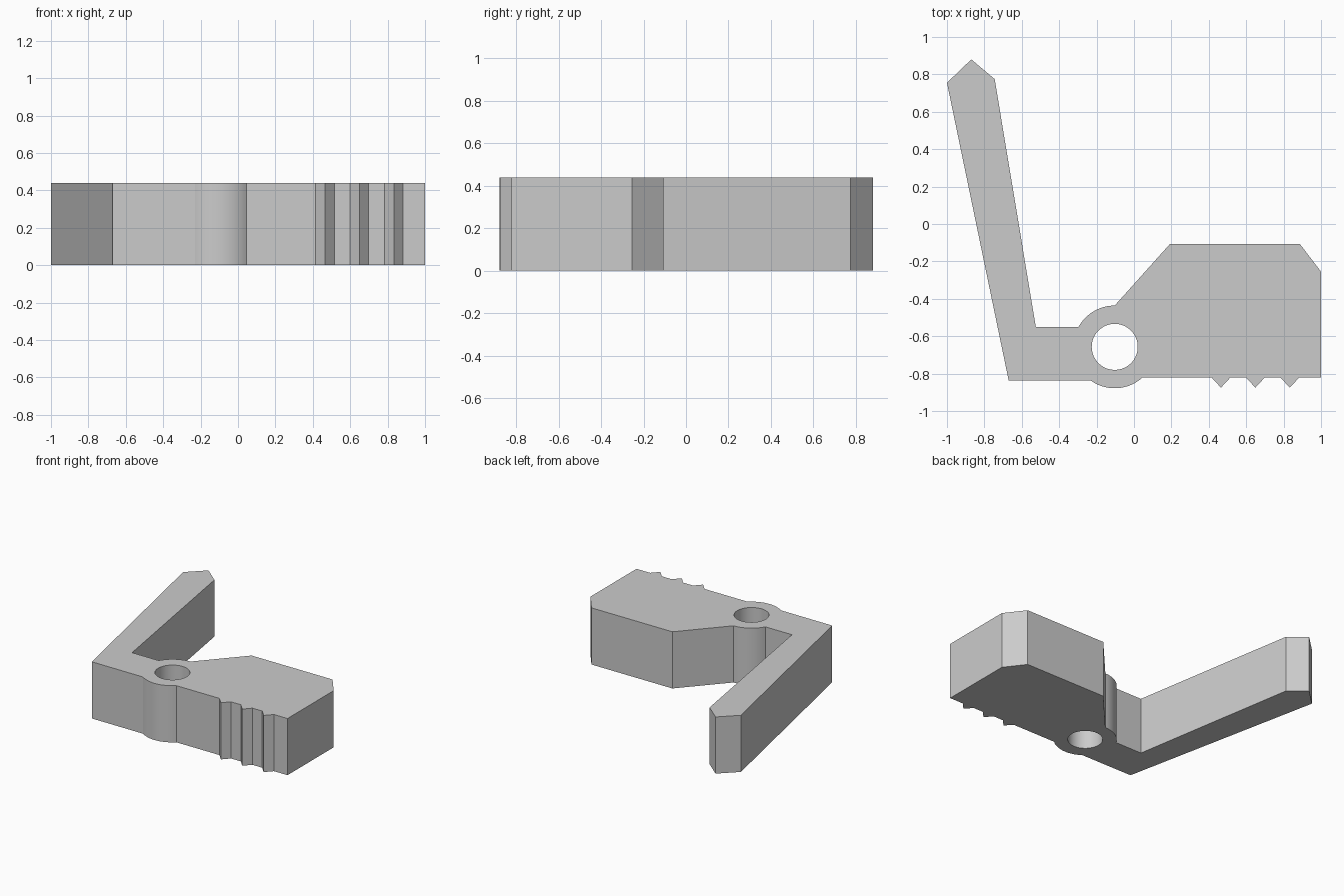
import bpy, bmesh
from math import cos, sin, radians, pi
from mathutils import Matrix, Vector

cube = bpy.data.objects.get("Cube")
if cube:
    bpy.data.objects.remove(cube, do_unlink=True)

HEIGHT = 0.44
PIVOT = Vector((-0.103, -0.657))
BOSS_RADIUS = 0.221
HOLE_RADIUS = 0.123

grey = bpy.data.materials.new("plain grey")
grey.use_nodes = True
colour = (0.6, 0.6, 0.6, 1)
grey.diffuse_color = colour
grey.node_tree.nodes["Principled BSDF"].inputs["Base Color"].default_value = colour


def boss_arc(start, end, steps):
    """Points along the rim of the pivot boss, angles in degrees."""
    angles = [radians(start + (end - start) * i / steps) for i in range(steps + 1)]
    return [(PIVOT.x + BOSS_RADIUS * cos(a), PIVOT.y + BOSS_RADIUS * sin(a)) for a in angles]


def add_object(name, bm):
    bmesh.ops.recalc_face_normals(bm, faces=bm.faces)
    mesh = bpy.data.meshes.new(name)
    bm.to_mesh(mesh)
    bm.free()
    mesh.materials.append(grey)
    obj = bpy.data.objects.new(name, mesh)
    bpy.context.collection.objects.link(obj)
    return obj


# Outline: bent arm, underside of the boss, teeth, jaw block, top of the boss
outline = [(-0.525, -0.55), (-0.745, 0.775), (-0.87, 0.88), (-1, 0.755), (-0.67, -0.837)]
outline += boss_arc(235, 312, 20)
for tip in (0.465, 0.649, 0.833):
    outline += [(tip - 0.05, -0.821), (tip, -0.875), (tip + 0.05, -0.821)]
outline += [(1, -0.821), (1, -0.255), (0.887, -0.107), (0.192, -0.107)]
outline += boss_arc(90, 151, 16)

bm = bmesh.new()
base = bm.faces.new([bm.verts.new((x, y, 0)) for x, y in outline])
raised = bmesh.ops.extrude_face_region(bm, geom=[base], use_keep_orig=True)
top = [v for v in raised["geom"] if isinstance(v, bmesh.types.BMVert)]
bmesh.ops.translate(bm, verts=top, vec=(0, 0, HEIGHT))
body = add_object("lever_body", bm)

# Pivot hole cutter
bm = bmesh.new()
bmesh.ops.create_cone(bm, cap_ends=True, segments=64, radius1=HOLE_RADIUS, radius2=HOLE_RADIUS,
                      depth=HEIGHT * 2, matrix=Matrix.Translation((PIVOT.x, PIVOT.y, HEIGHT / 2)))
cutter = add_object("pivot_hole_cutter", bm)

hole = body.modifiers.new("pivot_hole", 'BOOLEAN')
hole.operation = 'DIFFERENCE'
hole.solver = 'EXACT'
hole.object = cutter

bpy.ops.object.select_all(action='DESELECT')
body.select_set(True)
bpy.context.view_layer.objects.active = body
bpy.ops.object.modifier_apply(modifier=hole.name)
bpy.data.objects.remove(cutter, do_unlink=True)
bpy.ops.object.shade_smooth_by_angle(angle=pi / 9)
